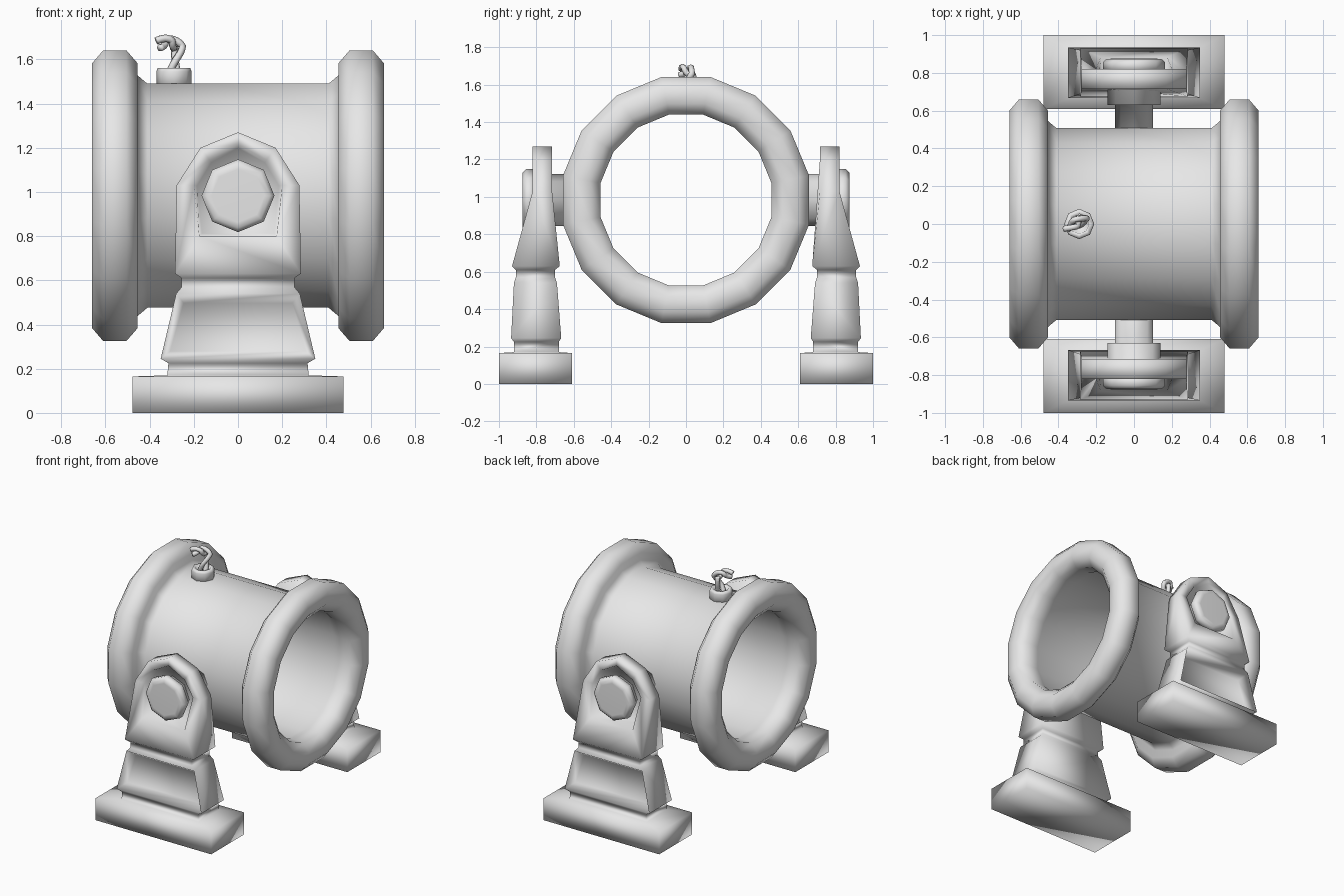
import bpy, bmesh, math
from mathutils import Vector, Matrix

if "Cube" in bpy.data.objects:
    bpy.data.objects.remove(bpy.data.objects["Cube"])

AXIS_Z = 0.983
grey = bpy.data.materials.new("plain grey")
grey.diffuse_color = (0.8, 0.8, 0.8, 1)
grey.use_nodes = True
grey.node_tree.nodes["Principled BSDF"].inputs["Base Color"].default_value = grey.diffuse_color


def finish(name, bm):
    """Clean a bmesh and turn it into a smooth grey object."""
    bmesh.ops.remove_doubles(bm, verts=bm.verts, dist=1e-5)
    bmesh.ops.recalc_face_normals(bm, faces=bm.faces)
    for f in bm.faces:
        f.smooth = True
    me = bpy.data.meshes.new(name)
    bm.to_mesh(me)
    bm.free()
    me.materials.append(grey)
    ob = bpy.data.objects.new(name, me)
    bpy.context.collection.objects.link(ob)
    return ob


def lathe(name, profile, sides, matrix, phase=0.0, closed=False):
    """Spin (height, radius) points around local z, then place by matrix."""
    bm = bmesh.new()
    rings = []
    for h, r in profile:
        rings.append([bm.verts.new(matrix @ Vector((
            r * math.cos(phase + 2 * math.pi * i / sides),
            r * math.sin(phase + 2 * math.pi * i / sides), h)))
            for i in range(sides)])
    pairs = list(zip(rings, rings[1:]))
    if closed:
        pairs.append((rings[-1], rings[0]))
    for a, b in pairs:
        for i in range(sides):
            j = (i + 1) % sides
            bm.faces.new((a[i], a[j], b[j], b[i]))
    if not closed:
        bm.faces.new(rings[0])
        bm.faces.new(rings[-1])
    return finish(name, bm)


# Hollow barrel with a rounded flange at each end
half = [(0.41, 0.507), (0.455, 0.545), (0.455, 0.60), (0.505, 0.658),
        (0.61, 0.658), (0.66, 0.60), (0.66, 0.515), (0.61, 0.457),
        (0.505, 0.457), (0.46, 0.475)]
k = 1 / math.cos(math.pi / 16)
profile = [(x, r * k) for x, r in half] + [(-x, r * k) for x, r in reversed(half)]
lathe("barrel", profile, 16,
      Matrix.Translation((0, 0, AXIS_Z)) @ Matrix.Rotation(math.pi / 2, 4, 'Y'),
      phase=math.pi / 16, closed=True)


def support(name, s):
    """Pedestal with stacked mouldings, panel recess and arched bearing."""
    bm = bmesh.new()

    def P(x, y, z):
        return bm.verts.new((x, s * y, z))

    # stacked rectangles: z, half width, inner y, outer y
    levels = [(0, 0.478, 0.61, 1.0), (0.165, 0.478, 0.61, 1.0),
              (0.17, 0.32, 0.68, 0.92), (0.225, 0.315, 0.68, 0.92),
              (0.245, 0.35, 0.667, 0.935), (0.54, 0.28, 0.69, 0.92),
              (0.57, 0.255, 0.70, 0.91), (0.61, 0.255, 0.70, 0.91),
              (0.63, 0.285, 0.675, 0.93)]
    rings = [[P(-w, yo, z), P(w, yo, z), P(w, yi, z), P(-w, yi, z)]
             for z, w, yi, yo in levels]
    bm.faces.new(rings[0])
    panel = None
    for n, (a, b) in enumerate(zip(rings, rings[1:])):
        for i in range(4):
            j = (i + 1) % 4
            f = bm.faces.new((a[i], a[j], b[j], b[i]))
            if n == 4 and i == 0:
                panel = f

    # arched upper part, outline runs round from lower left to lower right
    def mirrored(pts):
        return [(-x, z) for x, z in pts] + [(0, pts[-1][1] + 0.07)] + \
               [(x, z) for x, z in reversed(pts)]

    def y_out(z):
        return 0.93 - 0.11 * min(1, (z - 0.63) / 0.40)

    def y_in(z):
        return 0.675 + 0.041 * min(1, (z - 0.63) / 0.40)

    outer = mirrored([(0.285, 0.63), (0.278, 1.03), (0.17, 1.20)])
    inner = mirrored([(0.175, 0.80), (0.20, 1.03), (0.13, 1.145)])
    rim = [P(x, y_out(z), z) for x, z in outer]
    back = [P(x, y_in(z), z) for x, z in outer]
    lip = [P(x, y_out(z), z) for x, z in inner]
    floor = [P(x * 0.93, 0.775, 0.98 + (z - 0.98) * 0.93) for x, z in inner]
    n = len(rim)
    for i in range(n):
        j = (i + 1) % n
        bm.faces.new((rim[i], rim[j], lip[j], lip[i]))
        bm.faces.new((lip[i], lip[j], floor[j], floor[i]))
        if j:
            bm.faces.new((rim[i], rim[j], back[j], back[i]))
    bm.faces.new(floor)
    bm.faces.new(back)

    # recessed panel on the outward face
    bmesh.ops.recalc_face_normals(bm, faces=bm.faces)
    bmesh.ops.inset_region(bm, faces=[panel], thickness=0.055, depth=0)
    for v in panel.verts:
        v.co.y -= s * 0.07
    return finish(name, bm)


# Supports and trunnions, one pair on each side
trunnion = [(0.47, 0.10), (0.63, 0.10), (0.63, 0.14), (0.80, 0.14),
            (0.82, 0.165), (0.855, 0.165), (0.874, 0.145), (0.875, 0.12)]
for label, s in (("front", -1), ("back", 1)):
    support(label + "_support", s)
    lathe(label + "_trunnion", trunnion, 8,
          Matrix.Translation((0, 0, AXIS_Z))
          @ Matrix.Rotation(-s * math.pi / 2, 4, 'X'))

# Fuse holder, a small cup on top of the barrel
lathe("fuse_cup", [(1.46, 0.08), (1.545, 0.08), (1.56, 0.074), (1.56, 0.052),
                   (1.52, 0.045)], 8, Matrix.Translation((-0.29, 0, 0)))

# Fuse, two cords twisted round a curling path
path = [Vector(p) for p in ((-0.30, 0, 1.50), (-0.285, 0.01, 1.58),
                            (-0.268, 0.035, 1.655), (-0.31, 0.005, 1.688),
                            (-0.362, -0.03, 1.668))]


def along(t):
    i = min(int(t), len(path) - 2)
    return path[i].lerp(path[i + 1], t - i)


for c in range(2):
    bm = bmesh.new()
    steps, sides, rings = 28, 6, []
    centres = []
    for i in range(steps + 1):
        t = (len(path) - 1) * i / steps
        d = (along(min(t + 0.4, 4)) - along(max(t - 0.4, 0))).normalized()
        u = d.cross(Vector((0.3, 1, 0))).normalized()
        a = math.pi * c + t * 1.6
        centres.append(along(t) + 0.018 * (u * math.cos(a) + d.cross(u) * math.sin(a)))
    for i, p in enumerate(centres):
        d = (centres[min(i + 1, steps)] - centres[max(i - 1, 0)]).normalized()
        u = d.cross(Vector((0.3, 1, 0))).normalized()
        w = d.cross(u)
        rings.append([bm.verts.new(p + 0.017 * (u * math.cos(q) + w * math.sin(q)))
                      for q in (2 * math.pi * m / sides for m in range(sides))])
    for a, b in zip(rings, rings[1:]):
        for i in range(sides):
            j = (i + 1) % sides
            bm.faces.new((a[i], a[j], b[j], b[i]))
    bm.faces.new(rings[0])
    bm.faces.new(rings[-1])
    finish("fuse_cord_%d" % (c + 1), bm)
